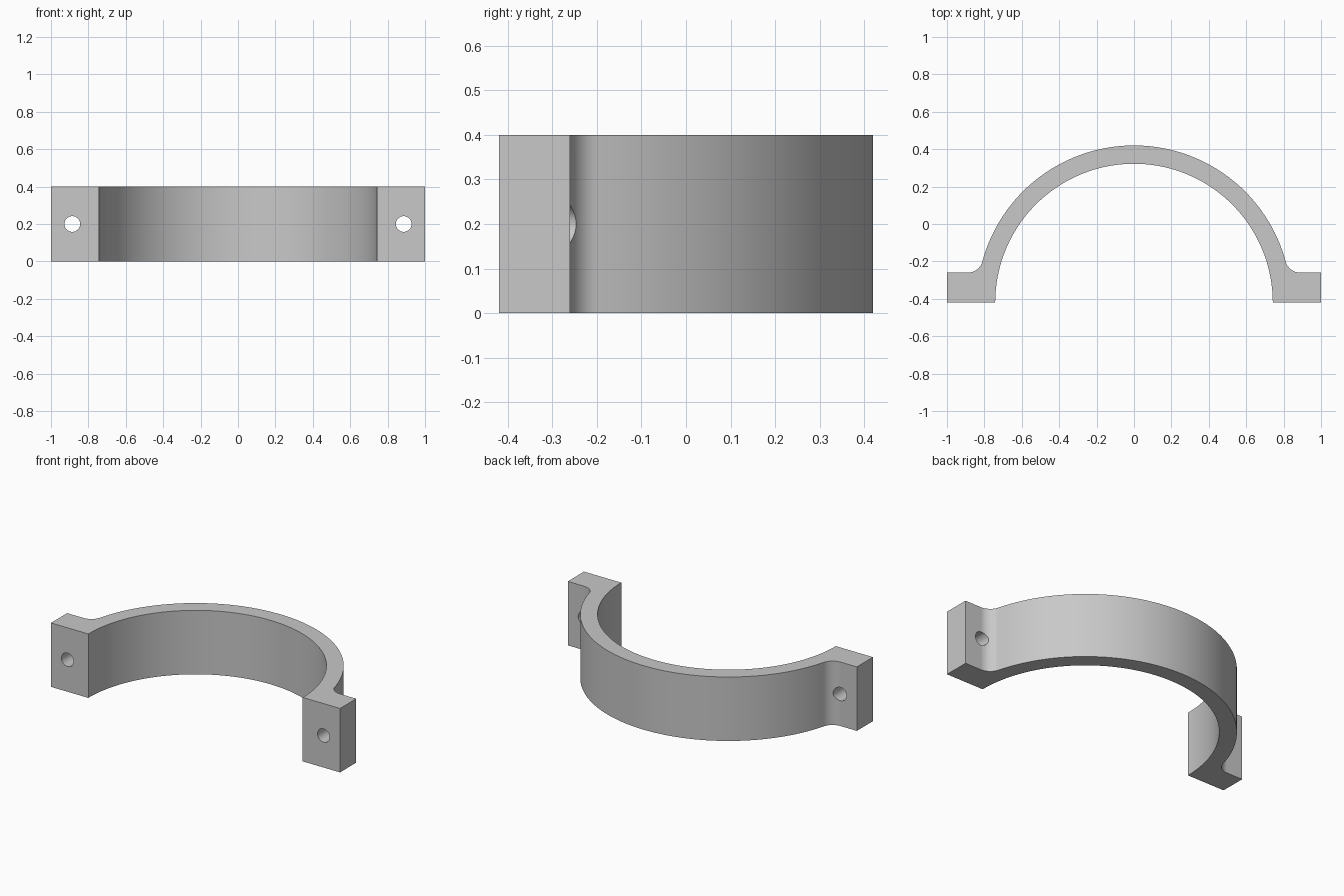
import bpy
import bmesh
from math import sin, cos, pi, sqrt, atan2, radians

cube = bpy.data.objects.get("Cube")
if cube:
    bpy.data.objects.remove(cube, do_unlink=True)

# Main dimensions
HEIGHT = 0.4
BASE_Y = -0.42
INNER_R, OUTER_R = 0.742, 0.84
FLANGE_T = 0.16
FILLET_R = 0.08
HOLE_X, HOLE_R = 0.886, 0.042

grey = bpy.data.materials.new("plain grey")
grey.use_nodes = True
colour = (0.58, 0.58, 0.58, 1)
grey.diffuse_color = colour
grey.node_tree.nodes["Principled BSDF"].inputs["Base Color"].default_value = colour


def arc(cx, cy, r, start, end, steps):
    """Points along a circular arc, both ends included."""
    angles = [start + (end - start) * i / steps for i in range(steps + 1)]
    return [(cx + r * cos(a), cy + r * sin(a)) for a in angles]


# Fillet centre: tangent to the flange back and to the outer arc
fy = FLANGE_T + FILLET_R
fx = sqrt((OUTER_R + FILLET_R) ** 2 - fy ** 2)
tangent = atan2(fy, fx)

# Closed outline: right flange, fillet, outer arc, mirrored side, inner arc
right = [(1, 0), (1, FLANGE_T)] + arc(fx, fy, FILLET_R, -pi / 2, -pi + tangent, 12)
left = [(-x, y) for x, y in reversed(right)]
outer = arc(0, 0, OUTER_R, tangent, pi - tangent, 80)[1:-1]
inner = arc(0, 0, INNER_R, pi, 0, 96)
outline = right + outer + left + inner

# Clamp body extruded upward from the outline
bm = bmesh.new()
face = bm.faces.new([bm.verts.new((x, y + BASE_Y, 0)) for x, y in outline])
result = bmesh.ops.extrude_face_region(bm, geom=[face])
top = [g for g in result["geom"] if isinstance(g, bmesh.types.BMVert)]
bmesh.ops.translate(bm, verts=top, vec=(0, 0, HEIGHT))
bmesh.ops.recalc_face_normals(bm, faces=bm.faces)
mesh = bpy.data.meshes.new("half_clamp")
bm.to_mesh(mesh)
bm.free()
mesh.materials.append(grey)
clamp = bpy.data.objects.new("half_clamp", mesh)
bpy.context.collection.objects.link(clamp)
bpy.context.view_layer.objects.active = clamp

# Bolt holes through both flanges
for side, sign in (("left", 1), ("right", -1)):
    bpy.ops.mesh.primitive_cylinder_add(
        vertices=32, radius=HOLE_R, depth=0.6,
        location=(sign * HOLE_X, BASE_Y + 0.1, HEIGHT / 2), rotation=(pi / 2, 0, 0))
    cutter = bpy.context.object
    cutter.name = side + "_hole_cutter"
    cutter.data.materials.append(grey)
    cutter.hide_render = True
    bpy.context.view_layer.objects.active = clamp
    cut = clamp.modifiers.new(side + "_hole", "BOOLEAN")
    cut.operation = "DIFFERENCE"
    cut.solver = "EXACT"
    cut.object = cutter
    bpy.ops.object.modifier_apply(modifier=cut.name)
    bpy.data.objects.remove(cutter, do_unlink=True)

# Smooth curved walls, keep crisp edges and flat flanges
bpy.ops.object.select_all(action="DESELECT")
clamp.select_set(True)
bpy.context.view_layer.objects.active = clamp
bpy.ops.object.shade_smooth_by_angle(angle=radians(30))
weighted = clamp.modifiers.new("flat_faces", "WEIGHTED_NORMAL")
weighted.keep_sharp = True
